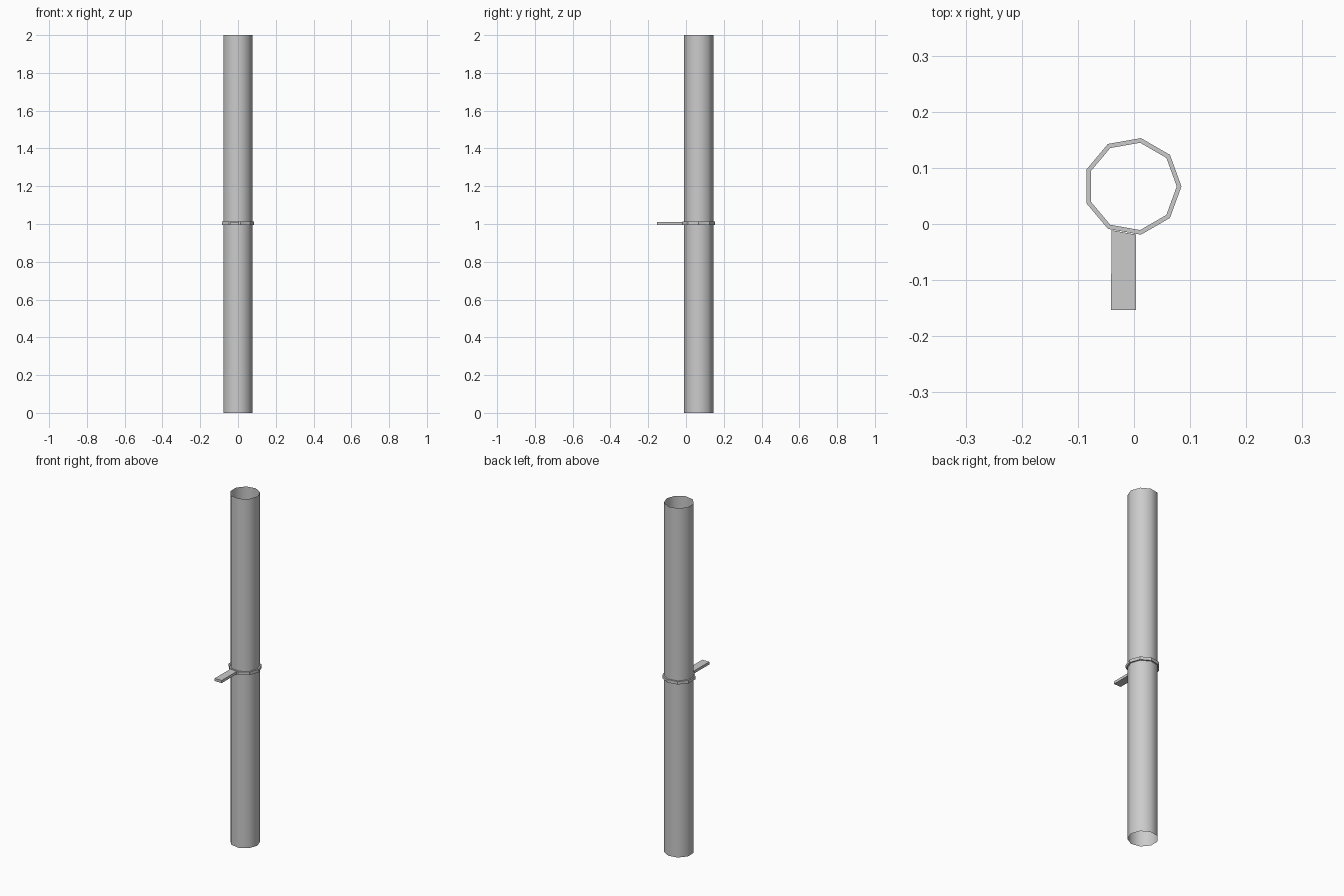
import bpy, bmesh
from math import cos, sin, radians

if "Cube" in bpy.data.objects:
    bpy.data.objects.remove(bpy.data.objects["Cube"])

CX, CY, SIDES = -0.0028, 0.067, 9


def ring_points(r):
    return [(CX + r * cos(radians(40 * i)), CY + r * sin(radians(40 * i))) for i in range(SIDES)]


def add_object(name, bm, smooth=False):
    bmesh.ops.recalc_face_normals(bm, faces=bm.faces)
    for f in bm.faces:
        f.smooth = smooth
    mesh = bpy.data.meshes.new(name)
    bm.to_mesh(mesh)
    bm.free()
    ob = bpy.data.objects.new(name, mesh)
    bpy.context.collection.objects.link(ob)
    return ob


def loft(bm, loops, closed=False):
    """Bridge successive loops of equal length with quads."""
    vs = [[bm.verts.new(p) for p in loop] for loop in loops]
    n = len(vs[0])
    pairs = list(zip(vs, vs[1:])) + ([(vs[-1], vs[0])] if closed else [])
    for a, b in pairs:
        for i in range(n):
            j = (i + 1) % n
            bm.faces.new((a[i], a[j], b[j], b[i]))
    return vs


# Open-ended pole
bm = bmesh.new()
loft(bm, [[(x, y, z) for x, y in ring_points(0.079)] for z in (0, 2)])
add_object("pole", bm, smooth=True)

# Collar clamped around the pole
Z0, Z1 = 0.995, 1.012
bm = bmesh.new()
loft(bm, [[(x, y, z) for x, y in ring_points(r)]
          for r, z in ((0.079, Z0), (0.0874, Z0), (0.0874, Z1), (0.079, Z1))], closed=True)
add_object("collar", bm)

# Flat arm reaching forward from one collar face
bm = bmesh.new()
near = [(-0.040, -0.011), (0.004, -0.019)]
far = [(-0.041, -0.153), (0.004, -0.153)]
A0, A1 = 0.996, 1.011
vs = loft(bm, [[(l[0], l[1], A0), (r[0], r[1], A0), (r[0], r[1], A1), (l[0], l[1], A1)]
               for l, r in ((near[0] , near[1]), (far[0], far[1]))
               for l, r in ((l, r),)])
for end in vs:
    bm.faces.new(end)
add_object("arm", bm)
